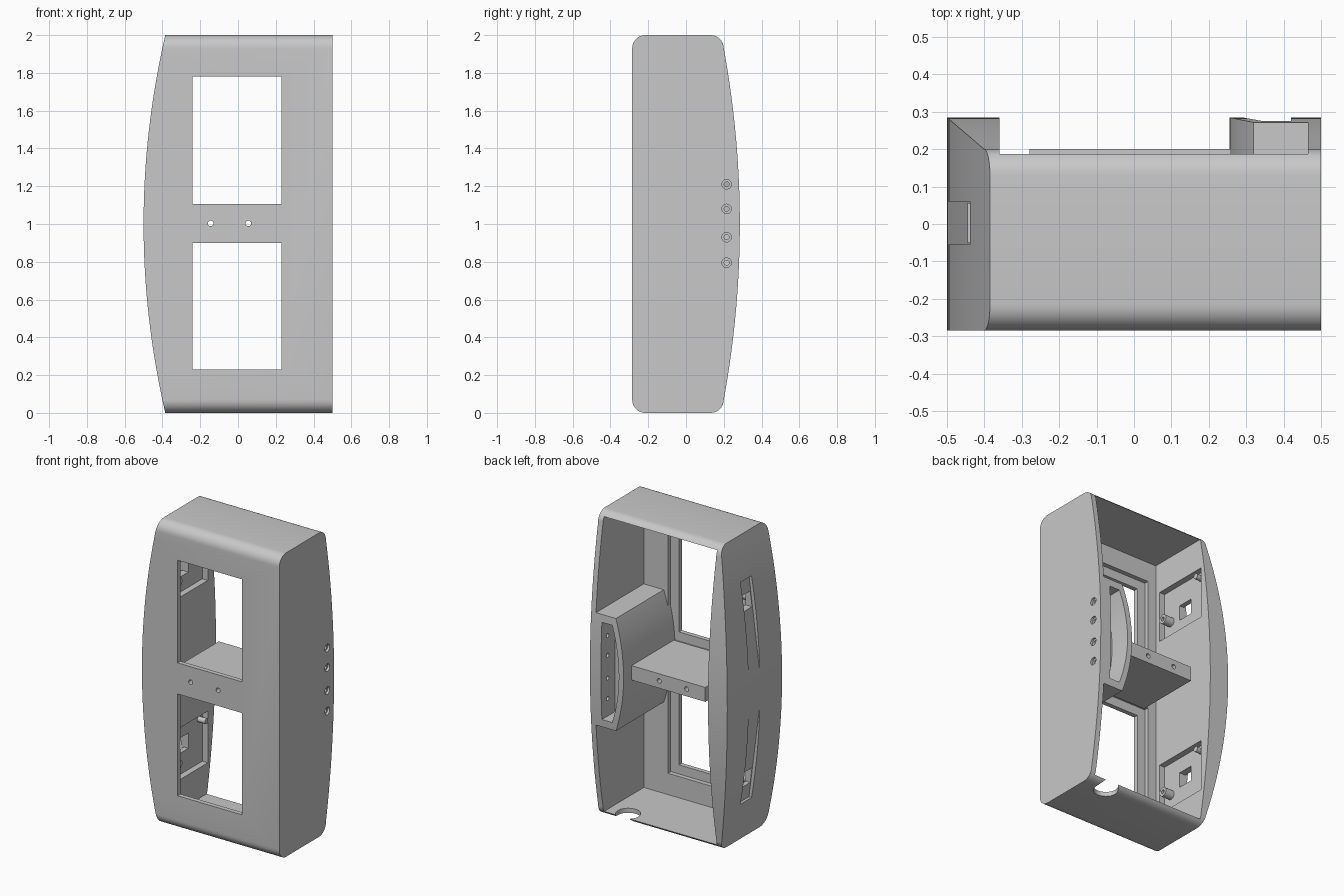
import bpy, bmesh, math
from mathutils import Vector

old = bpy.data.objects.get("Cube")
if old:
    bpy.data.objects.remove(old, do_unlink=True)

grey = bpy.data.materials.new("plain grey")
grey.use_nodes = True
grey.diffuse_color = (0.58, 0.58, 0.58, 1)
grey.node_tree.nodes["Principled BSDF"].inputs["Base Color"].default_value = (0.58, 0.58, 0.58, 1)


def prism(name, pts, axis, lo, hi):
    """Extrude a closed 2D outline along x (outline yz), y (xz) or z (xy)."""
    place = {"x": lambda a, b, t: (t, a, b),
             "y": lambda a, b, t: (a, t, b),
             "z": lambda a, b, t: (a, b, t)}[axis]
    bm = bmesh.new()
    face = bm.faces.new([bm.verts.new(place(a, b, lo)) for a, b in pts])
    ext = bmesh.ops.extrude_face_region(bm, geom=[face])
    verts = [v for v in ext["geom"] if isinstance(v, bmesh.types.BMVert)]
    bmesh.ops.translate(bm, verts=verts, vec=Vector(place(0, 0, hi - lo)))
    # The extrusion may drop the starting cap: put it back if it is open
    rim = [e for e in bm.edges if e.is_boundary]
    if rim:
        bmesh.ops.holes_fill(bm, edges=rim)
    bmesh.ops.recalc_face_normals(bm, faces=bm.faces)
    me = bpy.data.meshes.new(name)
    bm.to_mesh(me)
    bm.free()
    me.materials.append(grey)
    ob = bpy.data.objects.new(name, me)
    bpy.context.collection.objects.link(ob)
    return ob


def box(name, x, y, z):
    return prism(name, [(x[0], y[0]), (x[1], y[0]), (x[1], y[1]), (x[0], y[1])], "z", *z)


def rod(name, axis, a, b, r, lo, hi, n=24):
    pts = [(a + r * math.cos(math.tau * i / n), b + r * math.sin(math.tau * i / n)) for i in range(n)]
    return prism(name, pts, axis, lo, hi)


def boolean(ob, other, op="DIFFERENCE", keep=False):
    mod = ob.modifiers.new("cut", "BOOLEAN")
    mod.operation, mod.object, mod.solver = op, other, "EXACT"
    deps = bpy.context.evaluated_depsgraph_get()
    me = bpy.data.meshes.new_from_object(ob.evaluated_get(deps))
    ob.modifiers.clear()
    ob.data = me
    if not keep:
        bpy.data.objects.remove(other, do_unlink=True)


def corner(cy, cz, r, start, end, n=8):
    return [(cy + r * math.cos(math.radians(start + (end - start) * i / n)),
             cz + r * math.sin(math.radians(start + (end - start) * i / n))) for i in range(n + 1)]


def bow(end, mid, half, n=32):
    """Shallow arc about z = 1, from bottom to top."""
    sag = mid - end
    return [(mid - sag * (2 * i / n - 1) ** 2, 1 + half * (2 * i / n - 1)) for i in range(n + 1)]


# Side outline: rounded corners and a bowed back
R = 0.07
outline = (corner(-0.285 + R, R, R, 180, 270) + corner(0.2 - R, R, R, 270, 360)
           + bow(0.2, 0.285, 1 - R)[1:-1]
           + corner(0.2 - R, 2 - R, R, 0, 90) + corner(-0.285 + R, 2 - R, R, 90, 180))
housing = prism("housing", outline, "x", -0.6, 0.5)
control_box = prism("control_box", [(0.48, 0.63)] + bow(0.32, 0.255, 0.37) + [(0.48, 1.37)],
                    "y", -0.25, 0.4)
boolean(control_box, housing, "INTERSECT", keep=True)

# Bowed right side
boolean(housing, prism("side_trim", [(-0.8, -0.1), (-0.385, -0.1)] + bow(-0.385, -0.5, 1)
                       + [(-0.385, 2.1), (-0.8, 2.1)], "y", -1, 1))

# Open-backed cavity
boolean(housing, box("cavity", (-0.36, 0.465), (-0.225, 0.6), (0.03, 1.97)))

# Front windows with a stepped rebate inside
M = 0.06
for lo, hi in ((0.23, 0.9), (1.105, 1.78)):
    boolean(housing, box("window", (-0.24, 0.23), (-0.5, 0), (lo, hi)))
    boolean(housing, box("rebate", (-0.24 - M, 0.23 + M), (-0.255, 0), (lo - M, hi + M)))

# Right wall: inner pockets, outer grooves and openings, mirrored about mid height
for s in (1, -1):
    def span(a, b):
        return tuple(sorted((1 + s * a, 1 + s * b)))
    boolean(housing, box("pocket", (-0.4, -0.3), (-0.19, 0.2), span(0.43, 0.77)))
    groove = [(-0.6, 0.1), (-0.5, 0.1), (-0.42, 0.73), (-0.6, 0.73)]
    boolean(housing, prism("groove", [(x, 1 + s * z) for x, z in groove], "y", -0.055, 0.06))
    boolean(housing, box("opening", (-0.6, -0.3), (-0.05, 0.055), span(0.53, 0.63)))

# Floor port
boolean(housing, rod("port", "z", 0.33, 0.13, 0.075, -0.1, 0.1, 40))

# Recess in the back of the control box
boolean(control_box, prism("recess", [(0.42, 0.68)] + bow(0.345, 0.29, 0.32) + [(0.42, 1.32)],
                           "y", 0.14, 0.5))

# Stepped button holes in the left wall
for z in (0.795, 0.93, 1.08, 1.21):
    for ob in (housing, control_box):
        boolean(ob, rod("button_hole", "x", 0.215, z, 0.013, 0.4, 0.6))
    boolean(housing, rod("button_sink", "x", 0.215, z, 0.025, 0.485, 0.6))

# Middle shelf with two holes running through to the front
shelf = box("shelf", (-0.28, 0.265), (-0.24, 0.2), (0.955, 1.05))
for x in (-0.145, 0.055):
    for ob in (housing, shelf):
        boolean(ob, rod("shelf_hole", "y", x, 1.003, 0.015, -0.5, 0.5))

# Mounting pegs in the pockets
for label, base in (("upper", 1.43), ("lower", 0.23)):
    peg = rod(label + "_peg", "x", -0.13, base + 0.12, 0.03, -0.41, -0.335)
    boolean(peg, rod("peg_hole", "x", -0.13, base + 0.12, 0.013, -0.38, -0.3))
    rod(label + "_small_peg", "x", 0.165, base + 0.29, 0.018, -0.41, -0.345)

# Smooth the curved surfaces, keep edges sharp
bpy.ops.object.select_all(action="DESELECT")
for ob in bpy.context.collection.objects:
    if ob.type == "MESH" and grey.name in ob.data.materials:
        ob.select_set(True)
        bpy.context.view_layer.objects.active = ob
bpy.ops.object.shade_smooth_by_angle(angle=math.radians(30))
